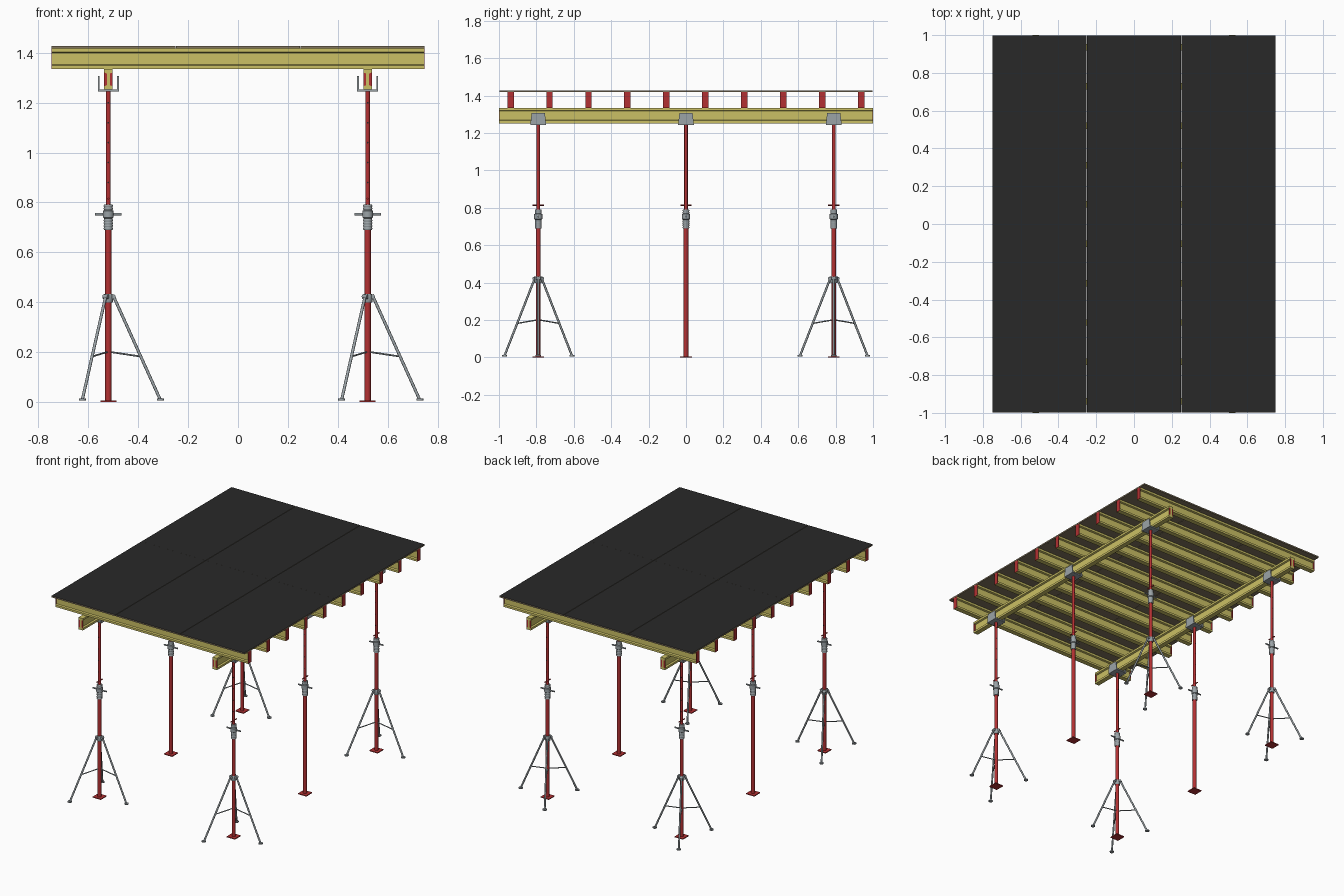
import bpy, bmesh, math
from mathutils import Vector

cube = bpy.data.objects.get("Cube")
if cube:
    bpy.data.objects.remove(cube, do_unlink=True)


def material(name, rgb):
    m = bpy.data.materials.new(name)
    m.use_nodes = True
    m.diffuse_color = (*rgb, 1)
    m.node_tree.nodes["Principled BSDF"].inputs["Base Color"].default_value = (*rgb, 1)
    return m


YELLOW = material("timber yellow", (0.60, 0.53, 0.13))
RED = material("prop red", (0.45, 0.03, 0.032))
STEEL = material("galvanised steel", (0.33, 0.37, 0.39))
BLACK = material("deck black", (0.022, 0.022, 0.022))
BROWN = material("plywood brown", (0.22, 0.175, 0.11))


def finish(name, bm, *mats):
    """Turn a bmesh into an object, smooth with sharp edges kept."""
    bmesh.ops.recalc_face_normals(bm, faces=bm.faces)
    mesh = bpy.data.meshes.new(name)
    bm.to_mesh(mesh)
    bm.free()
    for m in mats:
        mesh.materials.append(m)
    mesh.shade_smooth()
    mesh.set_sharp_from_angle(angle=math.radians(35))
    ob = bpy.data.objects.new(name, mesh)
    bpy.context.collection.objects.link(ob)
    return ob


def box(bm, centre, size):
    for v in bmesh.ops.create_cube(bm, size=1)["verts"]:
        v.co = Vector(a * b for a, b in zip(v.co, size)) + Vector(centre)


def rod(bm, a, b, r, sides=12):
    a, b = Vector(a), Vector(b)
    d = b - a
    vs = bmesh.ops.create_cone(bm, cap_ends=True, segments=sides, radius1=r,
                               radius2=r, depth=d.length)["verts"]
    turn = d.to_track_quat("Z", "Y")
    for v in vs:
        v.co = turn @ v.co + (a + b) / 2


def lathe(bm, profile, sides=20):
    """Revolve (radius, height) points about z and cap both ends."""
    rings = [[bm.verts.new((r * math.cos(t), r * math.sin(t), z))
              for t in (math.tau * i / sides for i in range(sides))]
             for r, z in profile]
    for low, high in zip(rings, rings[1:]):
        for i in range(sides):
            j = (i + 1) % sides
            bm.faces.new((low[i], low[j], high[j], high[i]))
    bm.faces.new(rings[0])
    bm.faces.new(rings[-1])


def i_beam(name, length, width=0.034, height=0.083, flange=0.017, web=0.012):
    """Extrude an I section along y, standing on z = 0."""
    bm = bmesh.new()
    w, t, top = width / 2, web / 2, height - flange
    half = [(w, 0), (w, flange - 0.003), (t, flange + 0.001),
            (t, top - 0.001), (w, top + 0.003), (w, height)]
    outline = half + [(-x, z) for x, z in reversed(half)]
    face = bm.faces.new([bm.verts.new((x, -length / 2, z)) for x, z in outline])
    new = bmesh.ops.extrude_face_region(bm, geom=[face])["geom"]
    for v in new:
        if isinstance(v, bmesh.types.BMVert):
            v.co.y += length
    return finish(name, bm, YELLOW)


def copy_of(ob, name, location):
    c = bpy.data.objects.new(name, ob.data)
    c.location = location
    c.rotation_euler = ob.rotation_euler
    bpy.context.collection.objects.link(c)


def place(ob, spots):
    ob.location = spots[0]
    for n, s in enumerate(spots[1:], 2):
        copy_of(ob, f"{ob.name}_{n}", s)


PROP_X = 0.52
PROP_Y = 0.79
BEAM_Z, JOIST_Z, DECK_Z = 1.252, 1.335, 1.418

# Deck panels: plywood with a black top skin
for i in range(3):
    for j in range(2):
        bm = bmesh.new()
        box(bm, ((i - 1) * 0.5, (j - 0.5) * 0.998, DECK_Z + 0.005), (0.497, 0.9975, 0.01))
        bm.normal_update()
        for f in bm.faces:
            f.material_index = 1 if f.normal.z > 0.9 else 0
        finish(f"deck_panel_{i + 1}_{j + 1}", bm, BROWN, BLACK)

# Joists across the deck, each with thin red end caps
joist_spots = [(0, -0.938 + 0.2083 * n, JOIST_Z) for n in range(10)]
joist = i_beam("joist", 1.492)
joist.rotation_euler.z = math.pi / 2
place(joist, joist_spots)
bm = bmesh.new()
for s in (-1, 1):
    box(bm, (s * 0.7465, 0, 0.0415), (0.002, 0.0345, 0.083))
place(finish("joist_end_caps", bm, RED), joist_spots)

# Main beams with red plugs either side of the web
beam_spots = [(s * PROP_X, 0, BEAM_Z) for s in (-1, 1)]
place(i_beam("main_beam", 2.0), beam_spots)
bm = bmesh.new()
for sx in (-1, 1):
    for sy in (-1, 1):
        box(bm, (sx * 0.0115, sy * 0.998, 0.0415), (0.011, 0.004, 0.054))
place(finish("main_beam_plugs", bm, RED), beam_spots)

# Props
prop_spots = [(x, y, 0) for x in (-PROP_X, PROP_X) for y in (-PROP_Y, 0, PROP_Y)]
bm = bmesh.new()
box(bm, (0, 0, 0.003), (0.064, 0.064, 0.006))
place(finish("prop_base_plate", bm, RED), prop_spots)
bm = bmesh.new()
rod(bm, (0, 0, 0.004), (0, 0, 0.70), 0.0125, 20)
place(finish("prop_outer_tube", bm, RED), prop_spots)
bm = bmesh.new()
rod(bm, (0, 0, 0.69), (0, 0, 1.245), 0.0095, 20)
place(finish("prop_inner_tube", bm, RED), prop_spots)
bm = bmesh.new()
for n in range(5):
    z = 0.88 + 0.08 * n
    rod(bm, (0, -0.01, z), (0, 0.01, z), 0.0035, 8)
place(finish("prop_pin_holes", bm, BLACK), prop_spots)

# Threaded adjusting collar with handles and locking pin
def ribs(start, count):
    points = []
    for n in range(count):
        z = start + 0.011 * n
        points += [(0.0165, z), (0.0185, z + 0.003), (0.0185, z + 0.007), (0.0165, z + 0.01)]
    return points


bm = bmesh.new()
lathe(bm, ribs(0.69, 4) + [(0.0165, 0.736), (0.0215, 0.74), (0.0215, 0.766), (0.0165, 0.769)]
      + ribs(0.77, 2))
rod(bm, (-0.053, 0, 0.753), (0.053, 0, 0.753), 0.005)
place(finish("adjusting_collar", bm, STEEL), prop_spots)
bm = bmesh.new()
rod(bm, (0, -0.03, 0.815), (0, 0.03, 0.815), 0.004, 10)
place(finish("locking_pin", bm, RED), prop_spots)

# U-shaped fork heads, cheeks slightly tapered
bm = bmesh.new()
box(bm, (0, 0, 1.248), (0.084, 0.084, 0.008))
for s in (-1, 1):
    box(bm, (s * 0.0385, 0, 1.277), (0.007, 0.084, 0.06))
for v in bm.verts:
    if v.co.z > 1.3:
        v.co.y *= 0.84
place(finish("fork_head", bm, STEEL), prop_spots)

# Tripods around the corner props
tripod_spots = [p for p in prop_spots if p[1]]
collar, legs, braces, feet = (bmesh.new() for _ in range(4))
lathe(collar, [(0.0165, 0.398), (0.019, 0.402), (0.019, 0.428), (0.0165, 0.432)])
for n in range(3):
    a = math.tau * n / 3
    d = Vector((math.cos(a), math.sin(a), 0))
    side = Vector((-d.y, d.x, 0))
    up = Vector((0, 0, 1))
    rod(legs, d * 0.018 + up * 0.43, d * 0.207 + up * 0.012, 0.006)
    rod(braces, d * 0.01 + up * 0.2, d * 0.131 + up * 0.182, 0.0035, 8)
    rod(feet, d * 0.209 + up * 0.006, d * 0.209 + up * 0.013, 0.014, 12)
    rod(collar, d * 0.02 + up * 0.422 - side * 0.011, d * 0.02 + up * 0.422 + side * 0.011, 0.009)
for name, bm in (("tripod_collar", collar), ("tripod_legs", legs),
                 ("tripod_braces", braces), ("tripod_feet", feet)):
    place(finish(name, bm, STEEL), tripod_spots)
